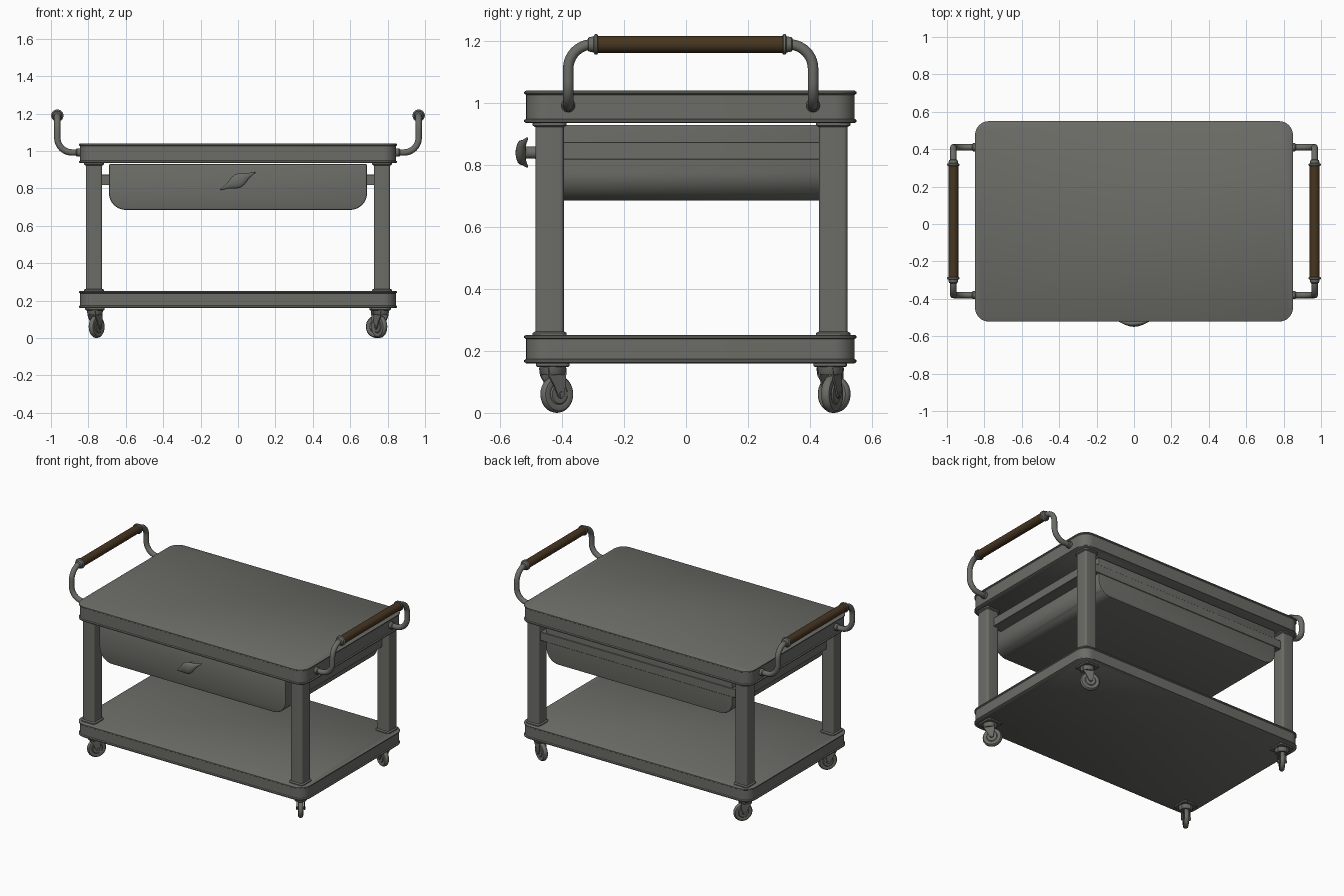
import bpy, bmesh, math
from mathutils import Vector, Matrix

if "Cube" in bpy.data.objects:
    bpy.data.objects.remove(bpy.data.objects["Cube"])

def material(name, rgb):
    m = bpy.data.materials.new(name)
    m.diffuse_color = (*rgb, 1)
    m.use_nodes = True
    m.node_tree.nodes["Principled BSDF"].inputs["Base Color"].default_value = m.diffuse_color
    return m

METAL = material("grey metal", (0.15, 0.15, 0.135))
WOOD = material("dark brown grip", (0.062, 0.036, 0.015))

def finish(name, bm, mat=METAL, angle=35):
    bmesh.ops.recalc_face_normals(bm, faces=bm.faces)
    me = bpy.data.meshes.new(name)
    bm.to_mesh(me)
    bm.free()
    ob = bpy.data.objects.new(name, me)
    bpy.context.collection.objects.link(ob)
    me.materials.append(mat)
    bpy.ops.object.select_all(action='DESELECT')
    ob.select_set(True)
    bpy.context.view_layer.objects.active = ob
    bpy.ops.object.shade_smooth_by_angle(angle=math.radians(angle))
    return ob

def loft(bm, rings):
    # skin equal-length point rings and cap both ends
    vs = [[bm.verts.new(p) for p in ring] for ring in rings]
    n = len(vs[0])
    for a, b in zip(vs, vs[1:]):
        for i in range(n):
            bm.faces.new((a[i], a[(i + 1) % n], b[(i + 1) % n], b[i]))
    bm.faces.new(vs[0][::-1])
    bm.faces.new(vs[-1])

def rounded(cx, cy, hx, hy, radii, n=8):
    # rounded rectangle, corner order: ++, -+, --, +-
    pts = []
    for q, (sx, sy) in enumerate(((1, 1), (-1, 1), (-1, -1), (1, -1))):
        r = radii[q]
        for i in range(n + 1):
            a = math.pi / 2 * (q + i / n)
            pts.append((cx + sx * (hx - r) + r * math.cos(a), cy + sy * (hy - r) + r * math.sin(a)))
    return pts

def stack(name, cx, cy, hx, hy, r, levels):
    # vertical rounded block; levels are (z, inset)
    bm = bmesh.new()
    loft(bm, [[(x, y, z) for x, y in rounded(cx, cy, hx - d, hy - d, [max(r - d, 0.002)] * 4)] for z, d in levels])
    return finish(name, bm)

def lathe(name, profile, origin, axis, mat=METAL, n=32):
    # profile of (distance along axis, radius)
    rot = Vector((0, 0, 1)).rotation_difference(Vector(axis)).to_matrix()
    bm = bmesh.new()
    loft(bm, [[Vector(origin) + rot @ Vector((r * math.cos(2 * math.pi * i / n), r * math.sin(2 * math.pi * i / n), t))
               for i in range(n)] for t, r in profile])
    return finish(name, bm, mat)

def box(name, x0, x1, y0, y1, z0, z1):
    return stack(name, (x0 + x1) / 2, (y0 + y1) / 2, (x1 - x0) / 2, (y1 - y0) / 2, 0.004,
                 [(z0, 0.002), (z0 + 0.002, 0), (z1 - 0.002, 0), (z1, 0.002)])

# Table top and lower shelf, each with a lip along both edges
def tray(name, z0, z1):
    stack(name, 0, 0.014, 0.85, 0.536, 0.075,
          [(z0, 0.006), (z0 + 0.004, 0), (z0 + 0.010, 0), (z0 + 0.014, 0.006),
           (z1 - 0.014, 0.006), (z1 - 0.010, 0), (z1 - 0.004, 0), (z1, 0.006)])
tray("table_top", 0.935, 1.04)
tray("lower_shelf", 0.16, 0.252)

# Legs with collars at both ends
LEG_Y = {"front": -0.44, "back": 0.475}
for side, sx in (("left", -1), ("right", 1)):
    for end, y in LEG_Y.items():
        stack(f"{end}_{side}_leg", sx * 0.77, y, 0.053, 0.055, 0.022,
              [(0.25, 0), (0.258, 0), (0.263, 0.009), (0.922, 0.009), (0.927, 0), (0.937, 0)])

# Drawer: flat top, rounded lower edges, softened front and back
bm = bmesh.new()
loft(bm, [[(x, y, z) for x, z in rounded(0, 0.807, 0.69 - d, 0.122 - d, [0.006, 0.006, 0.09, 0.09], 10)]
          for y, d in ((-0.483, 0.008), (-0.480, 0.002), (-0.475, 0), (0.490, 0), (0.494, 0.002), (0.496, 0.008))])
finish("drawer", bm)

# Rails joining the legs around the drawer
box("left_rail", -0.765, -0.685, -0.42, 0.46, 0.817, 0.874)
box("right_rail", 0.685, 0.765, -0.42, 0.46, 0.817, 0.874)
box("back_rail", -0.75, 0.75, 0.45, 0.50, 0.817, 0.874)

# Drawer pull: tilted, bowed lozenge on a short stem
lathe("pull_stem", [(0, 0.022), (0.01, 0.019), (0.05, 0.02)], (0, -0.48, 0.84), (0, -1, 0))
bm = bmesh.new()
bmesh.ops.create_uvsphere(bm, u_segments=32, v_segments=16, radius=1,
                          matrix=Matrix.Rotation(math.pi / 2, 4, 'Y'))
tilt = math.radians(27)
for v in bm.verts:
    x, y, z = v.co
    taper = 0.5 + 0.5 * math.cos(min(abs(x) * 1.25, 1) * math.pi)
    z *= 0.014 + 0.024 * taper
    y = y * (0.011 + 0.006 * taper) - 0.533 + 0.022 * x * x
    x *= 0.104
    v.co = (x * math.cos(tilt) - z * math.sin(tilt), y, 0.84 + x * math.sin(tilt) + z * math.cos(tilt))
finish("drawer_pull", bm, angle=60)

# Push handles: bent tube, flanges, collars and grip
def fillet(points, r, n=10):
    pts = [Vector(p) for p in points]
    out = [pts[0]]
    for a, b, c in zip(pts, pts[1:], pts[2:]):
        u, w = (a - b).normalized(), (c - b).normalized()
        for i in range(n + 1):
            t = math.pi / 2 * i / n
            out.append(b + r * (u + w) - r * (w * math.cos(t) + u * math.sin(t)))
    return out + [pts[-1]]

def tube(name, path, r, n=16):
    bm = bmesh.new()
    rings, up = [], None
    for i, p in enumerate(path):
        d = (path[min(i + 1, len(path) - 1)] - path[max(i - 1, 0)]).normalized()
        up = Vector((0, 1, 0)) if up is None else up
        up = (up - d * up.dot(d)).normalized()
        s = d.cross(up)
        rings.append([p + r * (up * math.cos(2 * math.pi * k / n) + s * math.sin(2 * math.pi * k / n)) for k in range(n)])
    loft(bm, rings)
    return finish(name, bm)

for side, s in (("left", -1), ("right", 1)):
    y0, y1, hx, hz = -0.38, 0.41, s * 0.966, 1.189
    tube(f"{side}_handle_tube", fillet([(s * 0.84, y0, 0.992), (hx, y0, 0.992), (hx, y0, hz),
                                        (hx, y1, hz), (hx, y1, 0.992), (s * 0.84, y1, 0.992)], 0.078), 0.017)
    for tag, y in (("front", y0), ("back", y1)):
        lathe(f"{side}_{tag}_handle_flange", [(0, 0.022), (0.02, 0.022), (0.025, 0.018)],
              (s * 0.84, y, 0.992), (s, 0, 0))
    lathe(f"{side}_grip", [(0, 0.027), (0.604, 0.027)], (hx, -0.287, hz), (0, 1, 0), WOOD)
    for tag, y in (("front", -0.29), ("back", 0.317)):
        d = -1 if tag == "front" else 1
        lathe(f"{side}_{tag}_grip_collar",
              [(-0.006, 0.029), (-0.003, 0.033), (0.004, 0.033), (0.008, 0.026), (0.024, 0.023), (0.027, 0.018)],
              (hx, y, hz), (0, d, 0))

# Swivel casters, each turned its own way (angle of the axle)
for name, x, y, deg in (("front_left", -0.765, -0.43, -35), ("front_right", 0.765, -0.43, 35),
                        ("back_left", -0.765, 0.465, -35), ("back_right", 0.755, 0.465, 65)):
    a = math.radians(deg)
    axle, roll = Vector((math.cos(a), math.sin(a), 0)), Vector((-math.sin(a), math.cos(a), 0))
    base = Vector((x, y, 0))
    hub = base + roll * 0.016 + Vector((0, 0, 0.0605))
    stack(f"{name}_caster_plate", x, y, 0.052, 0.054, 0.015, [(0.148, 0.004), (0.152, 0), (0.165, 0)])
    lathe(f"{name}_caster_swivel", [(0, 0.036), (0.006, 0.040), (0.03, 0.044)], base + Vector((0, 0, 0.122)), (0, 0, 1))
    # fork cheeks taper from the swivel to the hub
    for tag, s in (("inner", -1), ("outer", 1)):
        bm = bmesh.new()
        rings = []
        for off in (0.020, 0.026):
            rings.append([base + roll * u + axle * (s * off) + Vector((0, 0, z)) for u, z in
                          ((-0.036, 0.145), (0.036, 0.145), (0.034, 0.10), (0.028, 0.055), (0.018, 0.046),
                           (0.006, 0.052), (-0.012, 0.09), (-0.032, 0.12))])
        loft(bm, rings)
        finish(f"{name}_caster_{tag}_fork", bm)
    lathe(f"{name}_wheel", [(-0.017, 0.030), (-0.013, 0.034), (-0.016, 0.044), (-0.014, 0.054), (-0.008, 0.059),
                            (0, 0.0605), (0.008, 0.059), (0.014, 0.054), (0.016, 0.044), (0.013, 0.034),
                            (0.017, 0.030)], hub, axle)
    lathe(f"{name}_axle", [(-0.029, 0.008), (0.029, 0.008)], hub, axle, n=12)
